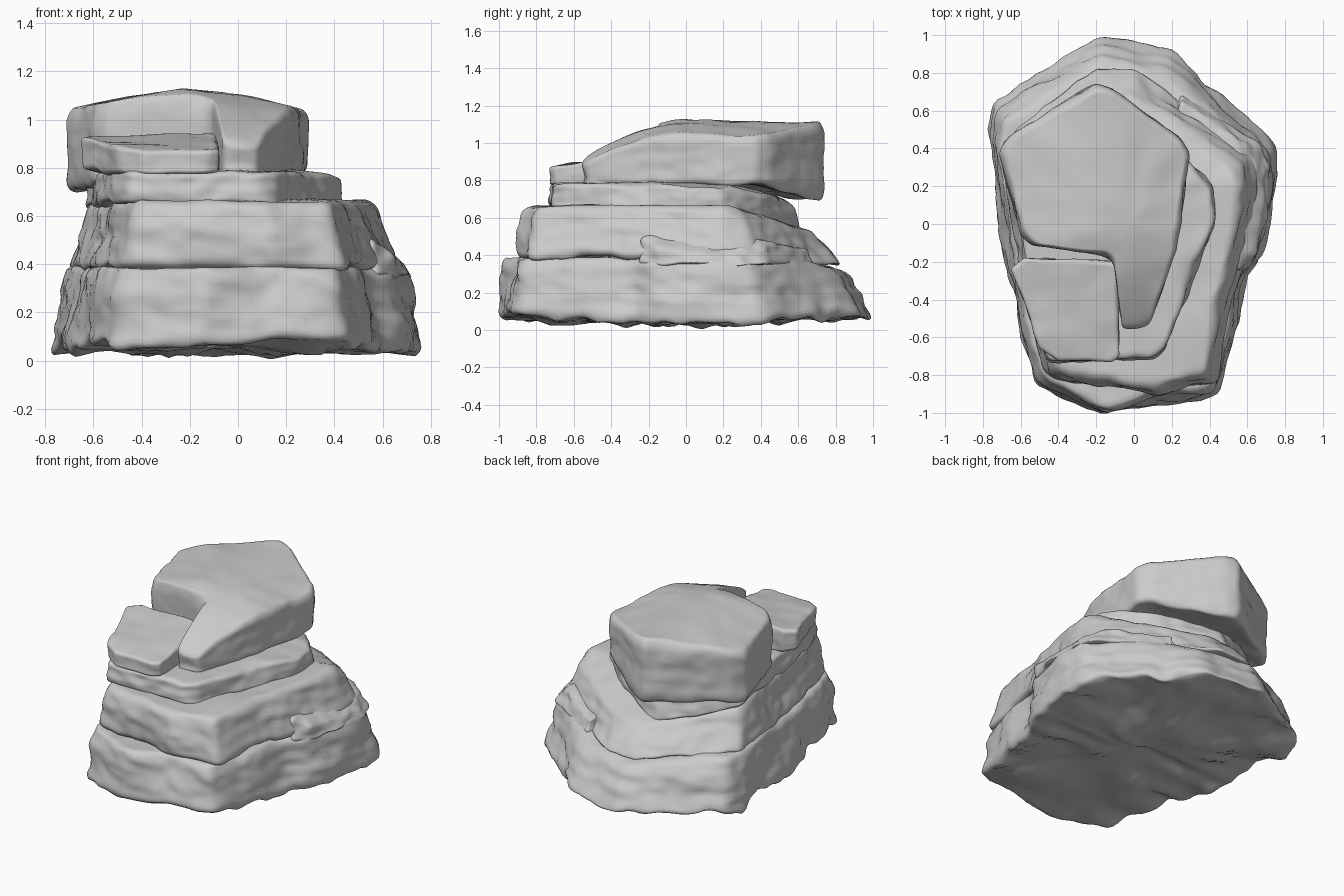
import bpy, bmesh
from mathutils import Vector, noise

if "Cube" in bpy.data.objects:
    bpy.data.objects.remove(bpy.data.objects["Cube"])

N = 160  # points around each stone


def resample(points, rounds=1):
    """Even spacing along a closed outline, with slightly rounded corners."""
    pts = [Vector(p) for p in points]
    segs = [(pts[i], pts[(i + 1) % len(pts)]) for i in range(len(pts))]
    total = sum((b - a).length for a, b in segs)
    out, i, start = [], 0, 0.0
    for k in range(N):
        d = total * k / N
        while d > start + (segs[i][1] - segs[i][0]).length and i < len(segs) - 1:
            start += (segs[i][1] - segs[i][0]).length
            i += 1
        a, b = segs[i]
        out.append(a.lerp(b, (d - start) / (b - a).length))
    for _ in range(rounds):
        out = [(out[j - 1] + out[j] * 2 + out[(j + 1) % N]) / 4 for j in range(N)]
    return out


def stone(name, outline, centre, zbot, ztop, scale=(1, 1), shift=(0, 0),
          rough=0.02, edge=0.03, seed=0.0, under=0.02, grow=1.0):
    """Loft rings from the underside, up the wall, and over the top."""
    c = Vector(centre)
    low = [c + (p - c) * grow for p in resample(outline)]
    high = [Vector((p.x * scale[0] + shift[0], p.y * scale[1] + shift[1])) for p in low]
    # ring = (height fraction, cap scale, edge inset)
    rings = [(0, s, edge) for s in (0.1, 0.2, 0.3, 0.4, 0.5, 0.6, 0.7, 0.8, 0.88, 0.96)]
    rings += [(0, 1, edge), (0.03, 1, edge * 0.45), (0.08, 1, edge * 0.12)]
    rings += [(t / 14, 1, 0) for t in range(2, 13)]
    rings += [(0.92, 1, edge * 0.15), (0.97, 1, edge * 0.5), (1, 1, edge)]
    rings += [(1, s, edge) for s in (0.97, 0.9, 0.8, 0.68, 0.54, 0.4, 0.26, 0.13)]
    bm = bmesh.new()
    off = Vector((seed, seed * 1.7, seed * 0.6))

    def place(p, t):
        zb, zt = zbot(p.x, p.y), ztop(p.x, p.y)
        wob = noise.noise(Vector((p.x * 3, p.y * 3, seed)))
        wob += 0.6 * noise.noise(Vector((p.x * 8, p.y * 8, seed + 4)))
        # underside ridges run across the layers, the top is gentler
        ridge = noise.noise(Vector((p.x * 2, p.y * 9, seed + 8)))
        z = zb + (zt - zb) * t + under * (1 - t) * (wob * 0.7 + ridge) + 0.014 * t * wob
        return Vector((p.x, p.y, max(z, 0)))

    loops = []
    for t, s, inset in rings:
        loop = []
        for a, b in zip(low, high):
            p = a.lerp(b, t)
            d = p - c
            p = c + d * s * (1 - inset / max(d.length, 0.1))
            v = place(p, t)
            # chunky lumps plus fine horizontal strata
            q = Vector((v.x * 4, v.y * 4, v.z * 6)) + off
            g = Vector((v.x * 3, v.y * 3, v.z * 20)) + off
            n = rough * (noise.noise(q) + 0.4 * noise.noise(g) + 0.5 * noise.noise(q * 3))
            d = (p - c).normalized() * n * s
            loop.append(bm.verts.new((v.x + d.x, v.y + d.y, v.z)))
        loops.append(loop)
    for a, b in zip(loops, loops[1:]):
        for j in range(N):
            k = (j + 1) % N
            bm.faces.new((a[j], a[k], b[k], b[j]))
    for loop, t in ((loops[0], 0), (loops[-1], 1)):
        tip = bm.verts.new(place(c, t))
        for j in range(N):
            bm.faces.new((tip, loop[j], loop[(j + 1) % N]))
    bmesh.ops.recalc_face_normals(bm, faces=bm.faces)
    me = bpy.data.meshes.new(name)
    bm.to_mesh(me)
    bm.free()
    me.shade_smooth()
    ob = bpy.data.objects.new(name, me)
    bpy.context.collection.objects.link(ob)
    return ob


def past(v, limit):
    return max(0.0, v - limit)


# Broad foot of the outcrop
stone("base_stone",
      [(-0.18, 1.0), (-0.1, 0.98), (0.2, 0.92), (0.74, 0.42), (0.76, 0.22), (0.69, -0.14),
       (0.58, -0.28), (0.52, -0.6), (0.43, -0.9), (0.1, -0.94), (-0.15, -1.0), (-0.52, -0.84),
       (-0.62, -0.5), (-0.72, 0.15), (-0.77, 0.5), (-0.74, 0.66)],
      (0, 0), lambda x, y: 0.04 + 0.03 * abs(y), lambda x, y: 0.385 - 0.22 * past(y, 0.55),
      (0.92, 0.9), (0, -0.05), rough=0.026, edge=0.025, seed=1.3, under=0.04, grow=1.02)

# Sloping ledge jutting out on the right
stone("right_ledge",
      [(0.25, 0.69), (0.66, 0.42), (0.72, 0.3), (0.71, 0.1), (0.66, -0.15), (0.57, -0.25),
       (0.35, -0.1), (0.15, 0.4)],
      (0.45, 0.2), lambda x, y: 0.345,
      lambda x, y: 0.5 - 0.7 * past(x, 0.56) - 0.15 * past(y, 0.25),
      (0.95, 0.95), (0.01, 0), rough=0.03, edge=0.03, seed=7.1)

# Second layer, sloping down at the back
stone("middle_stone",
      [(-0.2, 0.84), (0, 0.84), (0.63, 0.4), (0.66, 0.25), (0.58, -0.25), (0.51, -0.45),
       (0.44, -0.82), (0.15, -0.91), (-0.47, -0.8), (-0.56, -0.5), (-0.68, 0.2), (-0.7, 0.44)],
      (0, 0), lambda x, y: 0.385 - 0.07 * past(y, 0.3), lambda x, y: 0.665 - 0.32 * past(y, 0.22),
      (0.87, 0.89), (-0.01, -0.06), rough=0.026, edge=0.035, seed=3.7, grow=1.01)

# Thin layer under the cap
stone("thin_stone",
      [(-0.2, 0.62), (0.22, 0.42), (0.42, 0.2), (0.43, 0.02), (0.3, -0.3), (0.17, -0.66),
       (0.1, -0.72), (-0.46, -0.73), (-0.52, -0.6), (-0.59, -0.2), (-0.64, 0.3), (-0.57, 0.4)],
      (-0.08, -0.05), lambda x, y: 0.645 - 0.32 * past(y, 0.25),
      lambda x, y: 0.785 - 0.3 * past(y, 0.22) - 0.1 * past(x, 0.25),
      (0.97, 0.97), (0, -0.01), edge=0.025, seed=5.2)

# Loose slab at the front left
stone("front_slab",
      [(-0.58, -0.18), (-0.1, -0.2), (-0.08, -0.24), (-0.08, -0.7), (-0.12, -0.73), (-0.4, -0.73),
       (-0.5, -0.66), (-0.57, -0.45), (-0.65, -0.24)],
      (-0.33, -0.45), lambda x, y: 0.765 + 0.2 * past(-x, 0.45),
      lambda x, y: 0.875 + 0.13 * (y + 0.7), rough=0.012, edge=0.02, seed=9.4)

# Large capping block with a narrow toe toward the front
stone("cap_stone",
      [(-0.2, 0.745), (-0.13, 0.72), (0.25, 0.45), (0.295, 0.37), (0.22, -0.15), (0.08, -0.54),
       (-0.06, -0.55), (-0.11, -0.2), (-0.16, -0.165), (-0.54, -0.11), (-0.6, -0.05),
       (-0.71, 0.38), (-0.66, 0.46)],
      (-0.02, 0.02),
      lambda x, y: 0.78 - 0.24 * past(y, 0.35) - 0.2 * past(-x, 0.3),
      lambda x, y: 1.13 - 0.22 * ((x + 0.2) ** 2 + 0.02) ** 0.5 + 0.02 - 0.62 * past(-y, 0.02) ** 2
      - 0.04 * past(-y, 0.02),
      rough=0.014, edge=0.025, seed=12.6)
